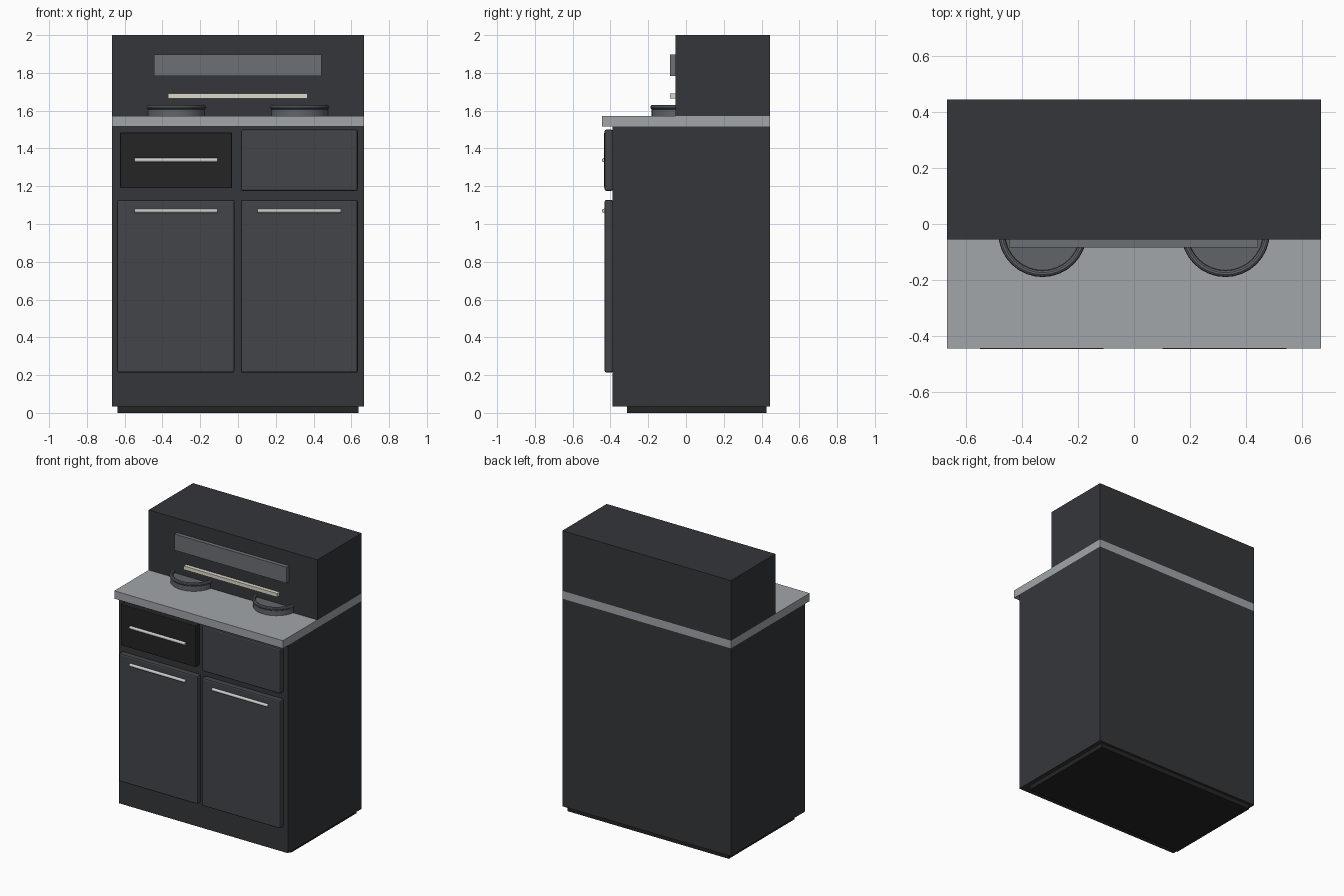
import bpy
from mathutils import Vector

if "Cube" in bpy.data.objects:
    bpy.data.objects.remove(bpy.data.objects["Cube"])


def material(name, rgb):
    m = bpy.data.materials.new(name)
    m.diffuse_color = (*rgb, 1)
    m.use_nodes = True
    m.node_tree.nodes["Principled BSDF"].inputs["Base Color"].default_value = m.diffuse_color
    return m


BODY = material("charcoal", (0.035, 0.037, 0.042))
DOOR = material("slate", (0.055, 0.060, 0.067))
DARK = material("black", (0.018, 0.018, 0.019))
STONE = material("stone_grey", (0.36, 0.38, 0.40))
GLASS = material("panel_grey", (0.15, 0.16, 0.18))
IRON = material("iron", (0.12, 0.13, 0.14))
STEEL = material("steel", (0.55, 0.55, 0.55))
LIGHT = material("warm_white", (0.72, 0.70, 0.60))


def finish(name, mat, bevel=0, smooth=False):
    o = bpy.context.object
    o.name = name
    o.data.materials.append(mat)
    if smooth:
        bpy.ops.object.shade_smooth_by_angle()
    if bevel:
        b = o.modifiers.new("bevel", 'BEVEL')
        b.width = bevel
        b.segments = 2
    return o


def box(name, lo, hi, mat, bevel=0):
    lo, hi = Vector(lo), Vector(hi)
    bpy.ops.mesh.primitive_cube_add(size=1, location=(lo + hi) / 2)
    bpy.context.object.scale = hi - lo
    bpy.ops.object.transform_apply(location=False, rotation=False, scale=True)
    return finish(name, mat, bevel)


def handle(name, x0, x1, z):
    bpy.ops.mesh.primitive_cylinder_add(vertices=16, radius=0.011, depth=x1 - x0,
                                        location=((x0 + x1) / 2, -0.434, z),
                                        rotation=(0, 1.570796, 0))
    finish(name, STEEL, smooth=True)


# carcass, worktop and hood
W = 0.666
box("plinth", (-0.637, -0.313, 0), (0.637, 0.427, 0.034), DARK)
box("cabinet_body", (-W, -0.388, 0.033), (W, 0.444, 1.516), BODY)
box("worktop", (-W, -0.444, 1.515), (W, 0.444, 1.571), STONE)
box("upper_cabinet", (-W, -0.056, 1.57), (W, 0.444, 2.0), BODY)
box("display_panel", (-0.444, -0.084, 1.783), (0.442, -0.05, 1.898), GLASS)
box("light_strip", (-0.370, -0.084, 1.664), (0.368, -0.05, 1.69), LIGHT)

# doors and drawers
box("drawer_left", (-0.624, -0.433, 1.19), (-0.032, -0.387, 1.484), DARK, 0.004)
box("drawer_right", (0.015, -0.431, 1.175), (0.634, -0.387, 1.50), DOOR, 0.01)
box("door_left", (-0.64, -0.431, 0.213), (-0.019, -0.387, 1.128), DOOR, 0.01)
box("door_right", (0.015, -0.431, 0.213), (0.634, -0.387, 1.128), DOOR, 0.01)

# bar handles
handle("drawer_handle", -0.548, -0.108, 1.338)
handle("door_handle_left", -0.548, -0.108, 1.07)
handle("door_handle_right", 0.102, 0.544, 1.07)

# burners, half tucked under the upper cabinet
for side, x in (("left", -0.326), ("right", 0.326)):
    bpy.ops.mesh.primitive_cylinder_add(vertices=32, radius=0.152, depth=0.037,
                                        location=(x, -0.031, 1.588))
    finish("burner_" + side, IRON, smooth=True)
    bpy.ops.mesh.primitive_torus_add(major_radius=0.146, minor_radius=0.012,
                                     major_segments=32, minor_segments=10,
                                     location=(x, -0.031, 1.618))
    finish("burner_ring_" + side, IRON, smooth=True)
